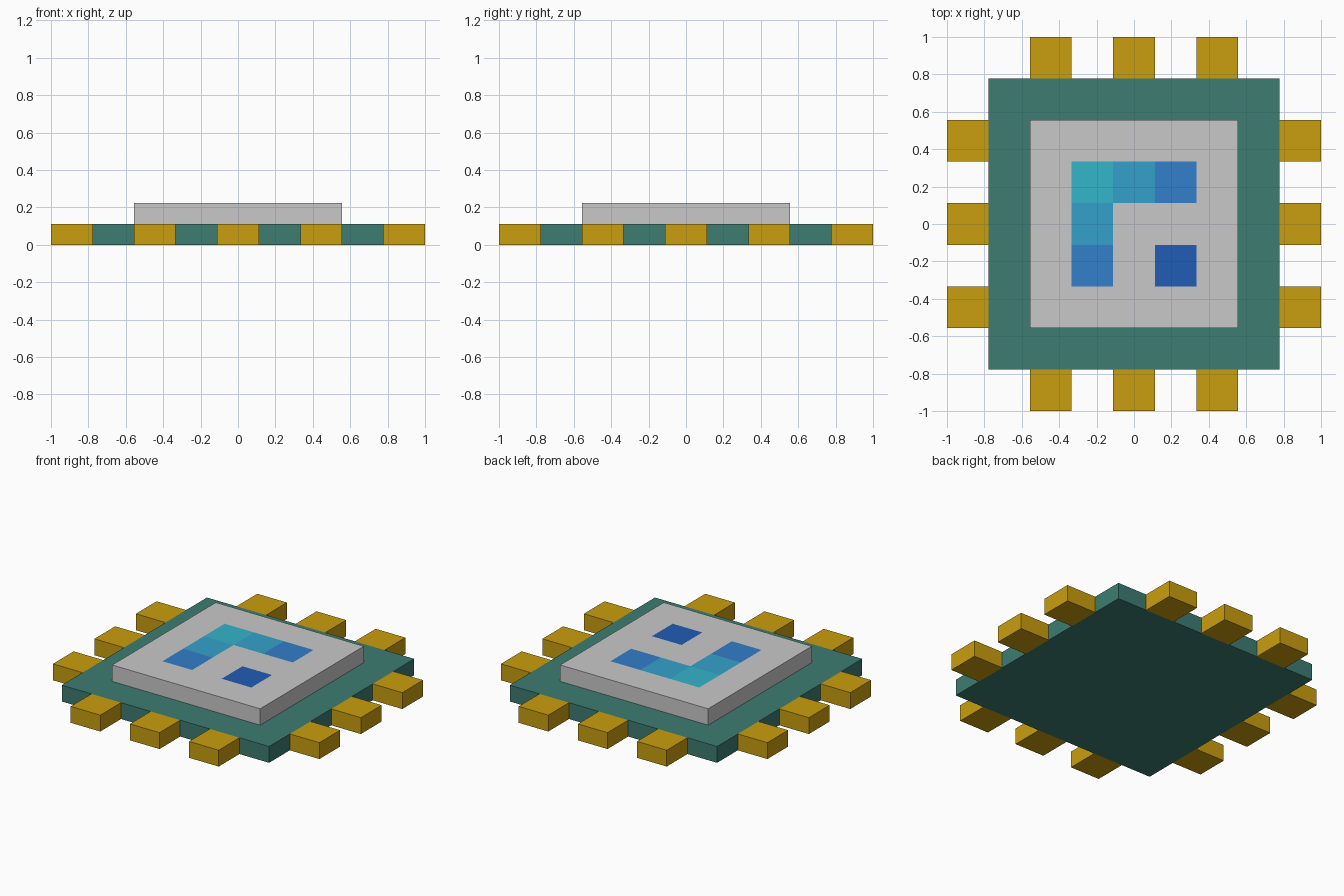
import bpy
import bmesh

cube = bpy.data.objects.get("Cube")
if cube:
    bpy.data.objects.remove(cube, do_unlink=True)

U = 1 / 9  # grid unit: everything is a whole number of units


def material(name, rgb):
    """Make a flat material from 0-255 sRGB values."""
    lin = [((c / 255 + 0.055) / 1.055) ** 2.4 if c > 10 else c / 255 / 12.92 for c in rgb]
    m = bpy.data.materials.new(name)
    m.use_nodes = True
    m.diffuse_color = (*lin, 1)
    m.node_tree.nodes["Principled BSDF"].inputs["Base Color"].default_value = (*lin, 1)
    return m


gold = material("gold", (202, 158, 14))
teal = material("teal green", (61, 125, 114))
grey = material("light grey", (201, 201, 201))
blues = [material("cyan", (51, 181, 202)),
         material("sky blue", (52, 161, 203)),
         material("mid blue", (50, 126, 203)),
         material("deep blue", (32, 92, 181))]


def finish(bm, name, mats):
    bmesh.ops.recalc_face_normals(bm, faces=bm.faces)
    mesh = bpy.data.meshes.new(name)
    bm.to_mesh(mesh)
    bm.free()
    for m in mats:
        mesh.materials.append(m)
    obj = bpy.data.objects.new(name, mesh)
    bpy.context.collection.objects.link(obj)
    return obj


def box(name, centre, size, mat):
    """Box with centre and size given in grid units."""
    bm = bmesh.new()
    bmesh.ops.create_cube(bm, size=1)
    for v in bm.verts:
        v.co = [(v.co[i] * size[i] + centre[i]) * U for i in range(3)]
    return finish(bm, name, [mat])


# Circuit board
box("board", (0, 0, 0.5), (14, 14, 1), teal)

# Three contact pins on each side
for i, offset in enumerate((-4, 0, 4), 1):
    for side, sign in (("left", 1), ("right", -1)):
        box(f"{side}_pin_{i}", (8 * sign, offset, 0.5), (2, 2, 1), gold)
    for side, sign in (("back", 1), ("front", -1)):
        box(f"{side}_pin_{i}", (offset, 8 * sign, 0.5), (2, 2, 1), gold)

# Chip: 5 x 5 cells on top, closed below by extruding the sheet down
bm = bmesh.new()
bmesh.ops.create_grid(bm, x_segments=5, y_segments=5, size=5 * U)
for v in bm.verts:
    v.co.z = 2 * U
cells = list(bm.faces)
sheet = bmesh.ops.extrude_face_region(bm, geom=cells, use_keep_orig=True)
lower = [g for g in sheet["geom"] if isinstance(g, bmesh.types.BMVert)]
bmesh.ops.translate(bm, verts=lower, vec=(0, 0, -U))

# Blue panels: shade deepens with distance from the back right cell
shades = {(-1, 1): 1, (0, 1): 2, (-1, 0): 2, (1, 1): 3, (-1, -1): 3, (1, -1): 4}
for f in bm.faces:
    c = f.calc_center_median()
    if c.z > 1.9 * U:
        f.material_index = shades.get((round(c.x / U / 2), round(c.y / U / 2)), 0)
finish(bm, "chip", [grey] + blues)
